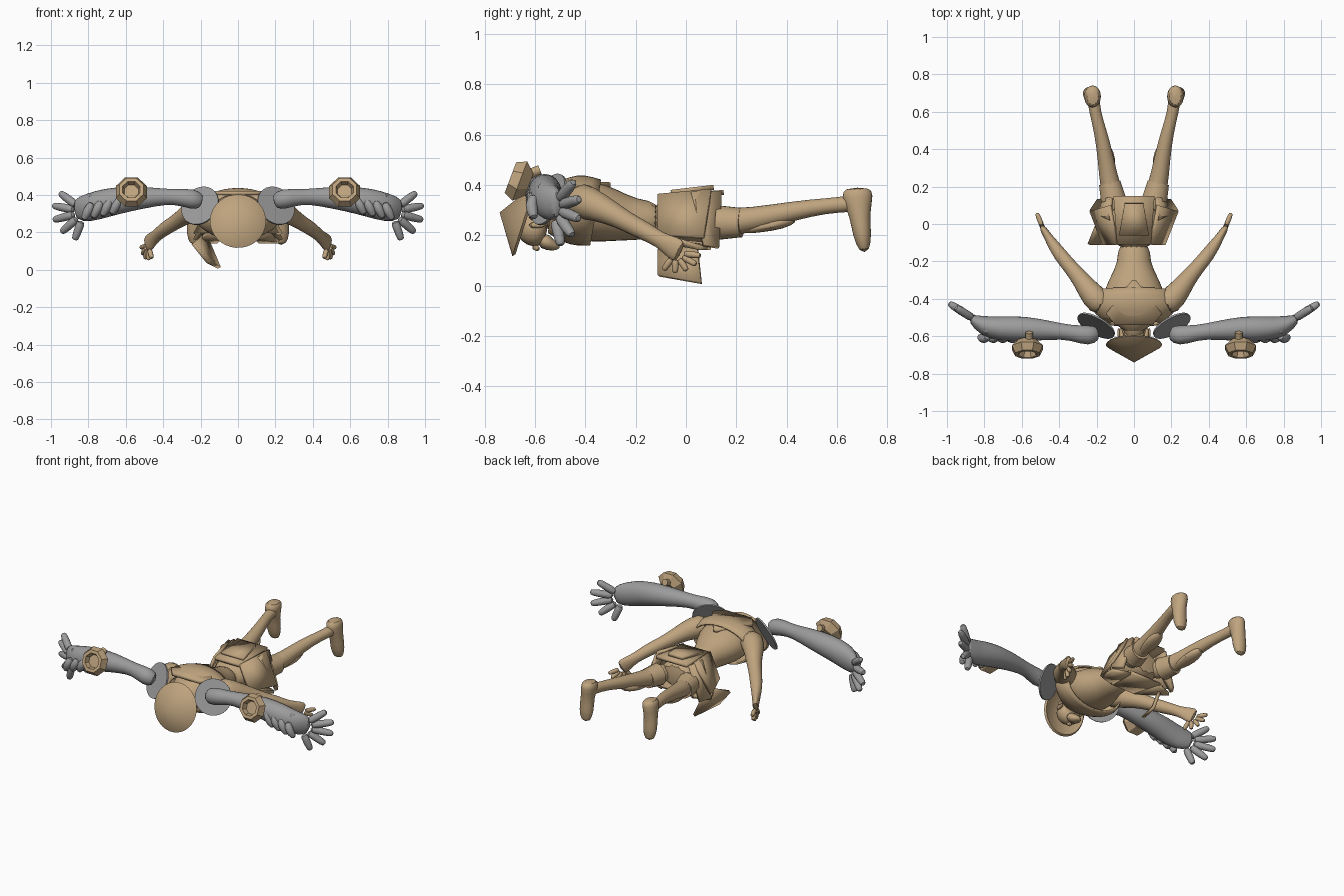
import bpy, bmesh, math
from mathutils import Vector

if bpy.data.objects.get("Cube"):
    bpy.data.objects.remove(bpy.data.objects["Cube"])


def material(name, *rgb):
    mat = bpy.data.materials.new(name)
    mat.use_nodes = True
    mat.diffuse_color = (*rgb, 1)
    mat.node_tree.nodes["Principled BSDF"].inputs["Base Color"].default_value = (*rgb, 1)
    return mat


TAN = material("warm_tan", .52, .37, .21)
GREY = material("stone_grey", .33, .33, .33)


def finish(name, bm, mat, angle):
    """Turn a bmesh into a linked object with shaded, outward faces."""
    bmesh.ops.remove_doubles(bm, verts=bm.verts, dist=.0001)
    bmesh.ops.recalc_face_normals(bm, faces=bm.faces)
    mesh = bpy.data.meshes.new(name)
    bm.to_mesh(mesh)
    bm.free()
    mesh.materials.append(mat)
    part = bpy.data.objects.new(name, mesh)
    bpy.context.collection.objects.link(part)
    bpy.ops.object.select_all(action='DESELECT')
    part.select_set(True)
    bpy.context.view_layer.objects.active = part
    bpy.ops.object.shade_smooth_by_angle(angle=math.radians(angle))
    return part


def ring(bm, center, across, upward, sides):
    """Add one ellipse of vertices."""
    turns = [math.tau * (i + .5) / sides for i in range(sides)]
    return [bm.verts.new(center + across * math.cos(t) + upward * math.sin(t)) for t in turns]


def bridge(bm, rings):
    for first, second in zip(rings, rings[1:]):
        for i in range(len(first)):
            bm.faces.new((first[i - 1], first[i], second[i], second[i - 1]))


def loft(name, stations, mat=TAN, side=1, up=(0, 0, 1), sides=12, caps=True, rounded=True):
    """Skin elliptical rings; a station is x, y, z, half width and, if it differs, half height."""
    bm = bmesh.new()
    points = [Vector((side * x, y, z)) for x, y, z, *radii in stations]
    rings = []
    for k, station in enumerate(stations):
        ahead = points[min(k + 1, len(points) - 1)] - points[max(k - 1, 0)]
        across = ahead.cross(Vector(up)).normalized()
        upward = across.cross(ahead).normalized()
        rings.append(ring(bm, points[k], across * station[3], upward * station[-1], sides))
    bridge(bm, rings)
    if caps:
        bm.faces.new(rings[0])
        bm.faces.new(rings[-1])
    part = finish(name, bm, mat, 60)
    if rounded:
        subdivision = part.modifiers.new("round", 'SUBSURF')
        subdivision.levels = subdivision.render_levels = 1
    return part


def central(name, *stations, **options):
    """Loft along the middle of the body; a station is y, z and the radii."""
    return loft(name, [(0, *station) for station in stations], **options)


def lathe(name, profile, center, axis, mat, sides):
    """Spin a profile of radius and height around an axis."""
    bm = bmesh.new()
    axis = Vector(axis).normalized()
    across = axis.orthogonal().normalized()
    upward = axis.cross(across)
    if sides == 8:
        upward = axis.cross(Vector((1, 0, 0))).normalized()
        across = upward.cross(axis)
    bridge(bm, [ring(bm, Vector(center) + axis * height, across * radius, upward * radius, sides)
                for radius, height in profile])
    return finish(name, bm, mat, 25)


def thicken(part, amount):
    solid = part.modifiers.new("thickness", 'SOLIDIFY')
    solid.thickness, solid.offset = amount, 0


def plate(name, corners, side=1):
    bm = bmesh.new()
    bm.faces.new([bm.verts.new((side * x, y, z)) for x, y, z in corners])
    thicken(finish(name, bm, TAN, 20), .02)


def panel(name, *edges):
    """Symmetric plate; an edge is half width, y and z."""
    left = [(x, y, z) for x, y, z in edges]
    plate(name, left + [(-x, y, z) for x, y, z in reversed(left)])


def hand(name, center, forward, spread, start, thickness, mat, side):
    """Fan five digits out of a palm, the last one being the thumb."""
    center, forward, spread = Vector(center), Vector(forward), Vector(spread)
    for k, label in enumerate(("index", "middle", "ring", "little", "thumb")):
        angle = math.radians(start - 28 * k)
        reach = forward * math.cos(angle) + spread * math.sin(angle)
        loft(f"{name}_{label}", [(*(center + reach * part), thickness * size)
                                 for part, size in ((.3, 1), (.6, 1), (.9, .9), (1, .6))],
             mat, side, sides=8)


# Torso, narrow at the waist, inside an open breastplate with a pointed back panel
central("torso", (-.58, .28, .06), (-.5, .3, .13, .1), (-.4, .3, .18, .13), (-.3, .28, .14, .11),
        (-.2, .26, .08), (-.1, .26, .1, .08), sides=16)
thicken(central("breastplate", (-.53, .31, .14, .1), (-.47, .3, .22, .13), (-.42, .3, .24, .14),
                (-.36, .29, .2, .13), sides=20, caps=False), .01)
panel("back_panel", (.1, -.54, .41), (.15, -.48, .41), (.01, -.3, .4))

# Head, neck, beard and hair under the hat
central("neck", (-.62, .26, .05), (-.5, .3, .08))
central("head", (-.66, .25, .05), (-.63, .24, .07), (-.59, .22, .08), (-.55, .22, .05))
central("nose", (-.61, .16, .02), (-.58, .14, .01), sides=8)
central("beard", (-.58, .19, .06, .04), (-.54, .16, .05, .03), (-.5, .15, .01), sides=8)
for k in range(7):
    angle = math.pi * (k / 6 - .5)
    x, z = .07 * math.sin(angle), .24 + .06 * math.cos(angle)
    loft(f"hair_tuft_{k}", [(x, -.63, z, .02), (x * 1.2, -.55, z, .01)], sides=6)

# Conical hat with a hollow underside
lathe("conical_hat", [(0, .1), (.15, 0), (.14, -.01), (0, .06)], (0, -.645, .26), (0, -.95, .3), TAN, 32)

# Hips with the front and back of the skirt
central("hips", (-.13, .26, .09, .07), (-.08, .26, .13, .09), (.05, .26, .14, .1), (.13, .26, .11, .08))
panel("back_skirt_plate", (.09, -.11, .35), (.11, .15, .37))
panel("back_center_tab", (.08, -.06, .37), (.05, .11, .39))
panel("front_skirt_plate", (.1, -.1, .18), (.12, .1, .16))
plate("hanging_flap", [(.24, -.11, .14), (.18, .04, .2), (.1, .06, .01), (.16, -.11, .04)], -1)

for side, word in ((1, "left"), (-1, "right")):
    # Flared skirt plates
    plate(word + "_side_skirt_plate", [(.09, -.11, .36), (.16, -.11, .2), (.23, .07, .19), (.13, .1, .38)], side)
    plate(word + "_rear_skirt_plate", [(.13, .02, .37), (.12, .14, .37), (.19, .13, .15), (.23, .07, .16)], side)
    plate(word + "_front_hip_plate", [(.08, -.1, .18), (.16, -.1, .2), (.22, .06, .15), (.11, .1, .15)], side)

    # Legs with thigh cuffs, knee guards and feet
    loft(word + "_leg", [(.08, .05, .25, .07), (.13, .2, .25, .055), (.15, .35, .28, .045),
                         (.18, .5, .31, .035), (.21, .6, .32, .03), (.22, .7, .33, .04)], side=side)
    loft(word + "_thigh_cuff", [(.11, .13, .25, .07), (.13, .22, .25, .06)], side=side, rounded=False)
    loft(word + "_knee_guard", [(.13, .22, .22, .02), (.14, .3, .23, .05, .02), (.15, .38, .25, .05, .03),
                                (.16, .44, .27, .02)], side=side, sides=8)
    loft(word + "_foot", [(.22, .68, .39, .04, .05), (.22, .68, .36, .05, .07), (.23, .69, .28, .04),
                          (.23, .7, .2, .05, .04), (.23, .71, .13, .03, .02)], side=side, up=(0, 1, 0))

    # Lower pair of arms
    loft(word + "_lower_arm", [(.15, -.44, .34, .08), (.22, -.39, .33, .07), (.28, -.3, .29, .05),
                               (.34, -.23, .25, .04), (.39, -.17, .22, .04), (.44, -.1, .18, .03),
                               (.47, -.05, .15, .02, .05), (.49, -.02, .13, .02, .05)], side=side)
    hand(word + "_lower", (.48, -.04, .13), (.04, .1, 0), (0, 0, .08), -8, .015, TAN, side)

    # Shoulder disc
    lathe(word + "_shoulder_disc", [(0, 0), (.11, 0), (.11, .01), (0, .01)],
          (.2 * side, -.54, .34), (.45 * side, -.8, .4), GREY, 32)

    # Upper pair of arms with heavy gauntlets
    loft(word + "_upper_arm", [(.19, -.58, .36, .04), (.24, -.6, .38, .06), (.34, -.58, .39, .04),
                               (.43, -.57, .39, .05), (.58, -.56, .38, .07), (.7, -.56, .36, .07, .08),
                               (.8, -.55, .33, .06, .08), (.88, -.5, .32, .02, .06)], GREY, side)
    for k in range(4):
        x, z = .65 + .05 * k, .39 - .01 * k
        loft(f"{word}_gauntlet_ridge_{k}", [(x - .02, -.6, z, .02), (x, -.62, z - .04, .03),
                                            (x + .03, -.6, z - .1, .02)], GREY, side, (0, 1, 0), 8)
    loft(word + "_gauntlet_spur", [(.74, -.56, .36, .05), (.81, -.57, .4, .02)], GREY, side, sides=8)
    hand(word + "_upper", (.82, -.53, .31), (.175, .11, 0), (0, 0, .16), 40, .025, GREY, side)

    # Eight-sided bowl clasped to the forearm
    lathe(word + "_forearm_bowl", [(0, -.04), (.05, -.04), (.09, 0), (.07, .04), (.05, .04), (.04, .01), (0, .01)],
          (.57 * side, -.66, .415), (0, -.93, .35), TAN, 8)
    loft(word + "_bowl_clasp", [(.56, -.63, .44, .02), (.56, -.58, .46, .02)], side=side, rounded=False)
